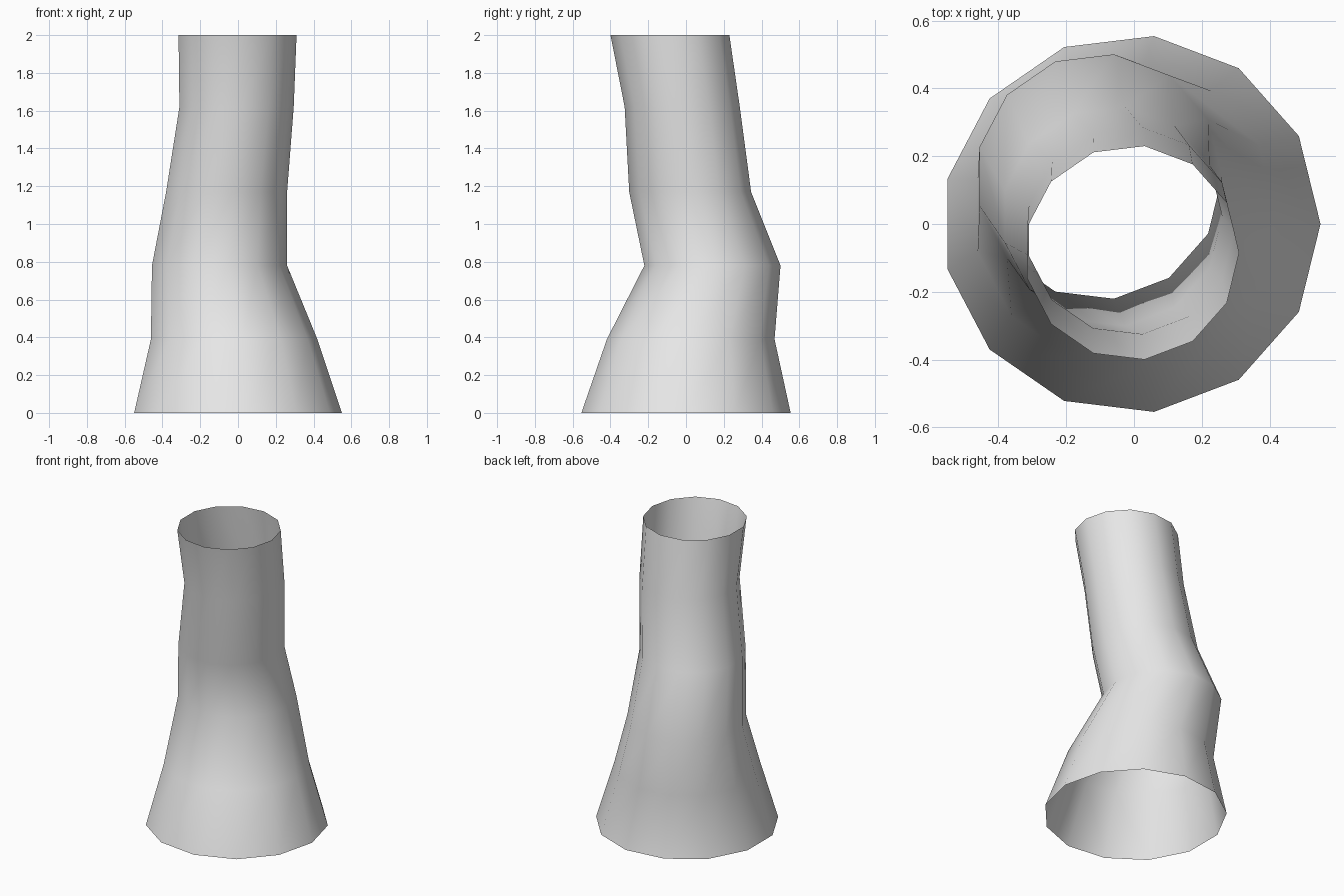
import bpy
import bmesh
from math import cos, sin, tau

cube = bpy.data.objects.get("Cube")
if cube:
    bpy.data.objects.remove(cube, do_unlink=True)

SIDES = 13

# Sections of the bent tube: centre x, centre y, height, radius
SECTIONS = [
    (-0.008, 0.0, 0.0, 0.558),
    (-0.027, 0.025, 0.39, 0.447),
    (-0.103, 0.14, 0.78, 0.363),
    (-0.065, 0.022, 1.17, 0.325),
    (-0.012, -0.02, 1.62, 0.307),
    (-0.007, -0.085, 2.0, 0.317),
]


def make_material(name, colour):
    mat = bpy.data.materials.new(name)
    mat.use_nodes = True
    mat.diffuse_color = colour
    mat.node_tree.nodes["Principled BSDF"].inputs["Base Color"].default_value = colour
    return mat


def add_ring(bm, x, y, z, radius):
    angles = [tau * i / SIDES for i in range(SIDES)]
    return [bm.verts.new((x + radius * cos(a), y + radius * sin(a), z)) for a in angles]


# Open-ended tube: bridge each section to the next
bm = bmesh.new()
rings = [add_ring(bm, *section) for section in SECTIONS]
for low, high in zip(rings, rings[1:]):
    for i in range(SIDES):
        j = (i + 1) % SIDES
        face = bm.faces.new((low[i], low[j], high[j], high[i]))
        face.smooth = True

mesh = bpy.data.meshes.new("bent_tube")
bm.to_mesh(mesh)
bm.free()
mesh.materials.append(make_material("light grey", (0.8, 0.8, 0.8, 1.0)))
tube = bpy.data.objects.new("bent_tube", mesh)
bpy.context.collection.objects.link(tube)
